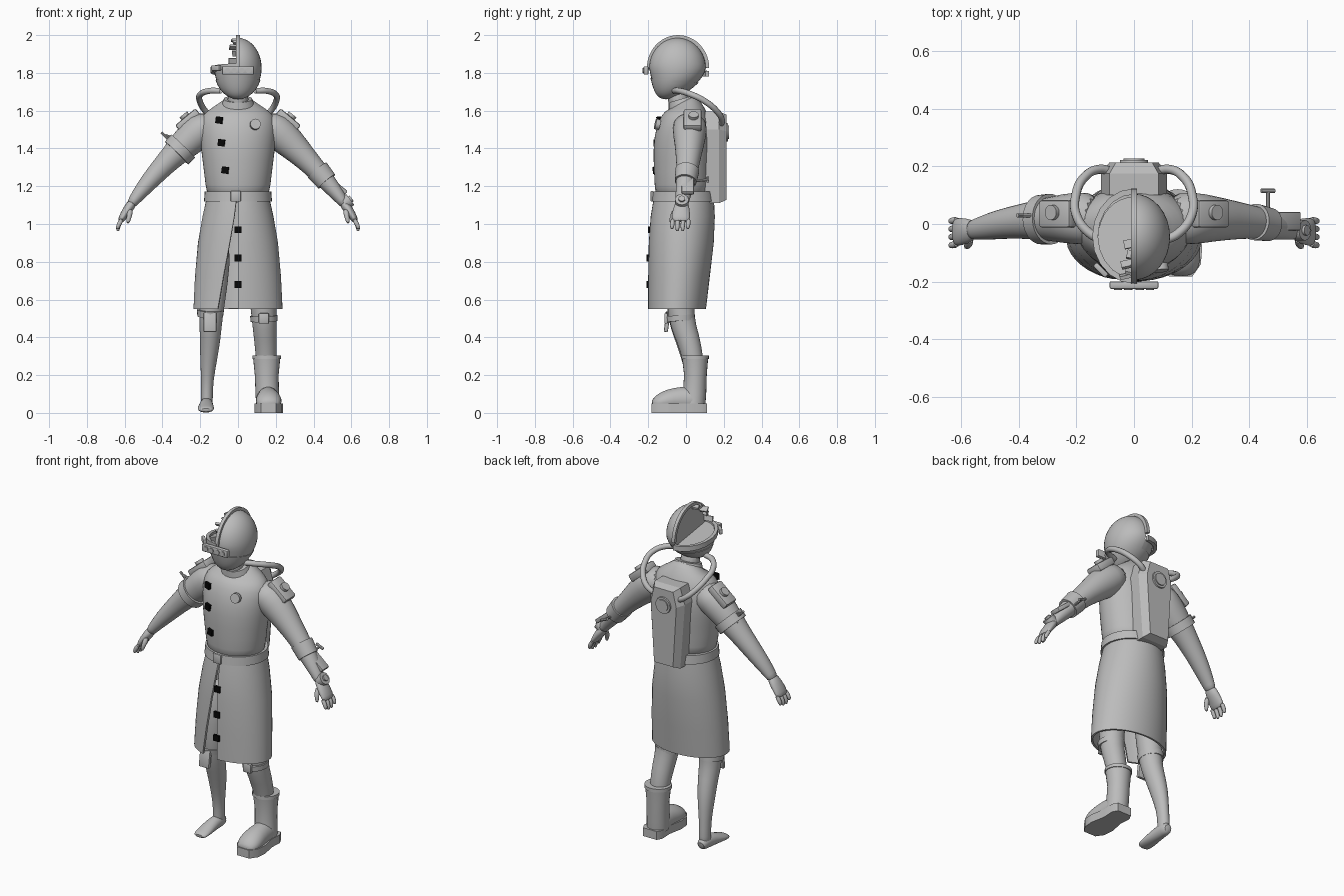
import bpy, bmesh, math
from math import sin, cos, radians, pi
from mathutils import Vector, Matrix

if "Cube" in bpy.data.objects:
    bpy.data.objects.remove(bpy.data.objects["Cube"])


def material(name, value):
    m = bpy.data.materials.new(name)
    m.use_nodes = True
    colour = (value, value, value, 1)
    m.diffuse_color = colour
    m.node_tree.nodes["Principled BSDF"].inputs["Base Color"].default_value = colour
    return m


GREY = material("plain grey", 0.5)
BLACK = material("button black", 0.002)


def finish(name, bm, mat=GREY, subsurf=0, angle=40):
    """Turn a bmesh into a smooth object with sharp creases."""
    bmesh.ops.recalc_face_normals(bm, faces=bm.faces)
    for f in bm.faces:
        f.smooth = True
    for e in bm.edges:
        e.smooth = len(e.link_faces) == 2 and e.calc_face_angle(0) < radians(angle)
    me = bpy.data.meshes.new(name)
    bm.to_mesh(me)
    bm.free()
    me.materials.append(mat)
    ob = bpy.data.objects.new(name, me)
    bpy.context.collection.objects.link(ob)
    if subsurf:
        ob.modifiers.new("smooth", "SUBSURF").levels = subsurf
        ob.modifiers["smooth"].render_levels = subsurf
    return ob


def loft(name, secs, ref=(1, 0, 0), n=16, subsurf=1, mat=GREY):
    """Skin ellipses (x, y, z, ru, rv) along a path; ref gives the u axis."""
    bm = bmesh.new()
    pts = [Vector(s[:3]) for s in secs]
    rings = []
    for i, s in enumerate(secs):
        t = (pts[min(i + 1, len(pts) - 1)] - pts[max(i - 1, 0)]).normalized()
        u = Vector(ref)
        u = (u - t * u.dot(t)).normalized()
        v = t.cross(u)
        rings.append([bm.verts.new(pts[i] + u * s[3] * cos(2 * pi * k / n) + v * s[4] * sin(2 * pi * k / n))
                      for k in range(n)])
    for a, b in zip(rings, rings[1:]):
        for k in range(n):
            bm.faces.new((a[k], a[(k + 1) % n], b[(k + 1) % n], b[k]))
    bm.faces.new(rings[0])
    bm.faces.new(rings[-1])
    return finish(name, bm, subsurf=subsurf, mat=mat, angle=60)


def box(name, loc, size, rot=(0, 0, 0), mat=GREY, bevel=0.006):
    bm = bmesh.new()
    bmesh.ops.create_cube(bm, size=1, matrix=Matrix.Diagonal((*size, 1)))
    if bevel:
        bmesh.ops.bevel(bm, geom=bm.edges[:], offset=bevel, segments=2, affect="EDGES", profile=0.5)
    ob = finish(name, bm, mat)
    ob.location, ob.rotation_euler = loc, [radians(a) for a in rot]
    return ob


def rod(name, a, b, r, r2=None, n=20, mat=GREY):
    """Cylinder or cone between two points."""
    a, b = Vector(a), Vector(b)
    bm = bmesh.new()
    bmesh.ops.create_cone(bm, cap_ends=True, segments=n, radius1=r, radius2=r if r2 is None else r2,
                          depth=(b - a).length)
    ob = finish(name, bm, mat)
    ob.location = (a + b) / 2
    ob.rotation_euler = (b - a).to_track_quat("Z", "Y").to_euler()
    return ob


def arc_band(name, points, width, thick, closed=False):
    """Flat strip through (point, outward, across) frames."""
    bm = bmesh.new()
    rows = []
    for p, out, across in points:
        p, out, across = Vector(p), Vector(out), Vector(across)
        rows.append([bm.verts.new(p + out * i * thick + across * j * width / 2)
                     for i, j in ((0, -1), (1, -1), (1, 1), (0, 1))])
    for a, b in zip(rows, rows[1:]):
        for k in range(4):
            bm.faces.new((a[k], a[(k + 1) % 4], b[(k + 1) % 4], b[k]))
    bm.faces.new(rows[0])
    bm.faces.new(rows[-1])
    return finish(name, bm)


# Head: tapered ellipsoid, upper right quarter cut away
def head_mesh(scale):
    bm = bmesh.new()
    bmesh.ops.create_uvsphere(bm, u_segments=32, v_segments=24, radius=1)
    for v in bm.verts:
        d = max(0, -v.co.z)
        v.co = Vector((v.co.x * 0.125 * scale, v.co.y * (0.15 - 0.03 * d) * scale - 0.045 - 0.06 * d * d,
                       1.825 + v.co.z * 0.16 * scale))
    return bm


def slice_off(bm, co, no):
    bmesh.ops.bisect_plane(bm, geom=bm.verts[:] + bm.edges[:] + bm.faces[:], plane_co=co, plane_no=no, clear_outer=True)
    bmesh.ops.holes_fill(bm, edges=[e for e in bm.edges if e.is_boundary])
    return bm


finish("helmet_dome", slice_off(head_mesh(1), (0, 0, 0), (-1, 0, 0)))
right_half = slice_off(head_mesh(1), (0, 0, 0), (1, 0, 0))
finish("helmet_right_base", slice_off(right_half, (0, 0, 1.81), (0, 0.15, 1)))
finish("face_mask", slice_off(head_mesh(1.03), (0, 0, 1.755), (0, 0.1, 1)))

# Crest, broken rim and jagged edge
crest, rim = [], []
for i in range(25):
    a = pi * i / 24
    crest.append(((0, -0.042 + 0.147 * cos(a), 1.825 + 0.157 * sin(a)), (0, cos(a), sin(a)), (1, 0, 0)))
arc_band("helmet_crest", crest, 0.02, 0.018)
for i in range(11):
    a = pi / 2 + pi * i / 10
    rim.append(((0.125 * cos(a), -0.042 + 0.145 * sin(a), 1.815 - 0.02 * sin(a)), (cos(a), sin(a), 0), (0, 0, 1)))
arc_band("helmet_rim", rim, 0.03, 0.02)
for i, w in enumerate((0.05, 0.03, 0.045, 0.025, 0.035)):
    a = radians(165 - 16 * i)
    box("jagged_edge", (-w / 2, -0.042 + 0.143 * cos(a), 1.825 + 0.15 * sin(a)), (w, 0.012, 0.03),
        (90 - math.degrees(a) + 90, 0, 12 * (-1) ** i), bevel=0)

# Goggles
box("goggle_bar", (0, -0.212, 1.813), (0.17, 0.026, 0.044))
for x in (-0.055, -0.02, 0.02, 0.055):
    rod("goggle_lens", (x, -0.21, 1.813), (x, -0.23, 1.813), 0.014)
box("goggle_strap", (-0.115, -0.16, 1.825), (0.06, 0.02, 0.03), (0, 0, -45))

# Torso with neck, belt and closures
loft("torso", [(0, -.015, 1.12, .165, .15), (0, -.02, 1.2, .172, .146), (0, -.02, 1.34, .19, .155),
               (0, -.015, 1.46, .205, .157), (0, -.005, 1.55, .205, .135), (0, 0, 1.6, .17, .11),
               (0, -.005, 1.635, .1, .08), (0, -.02, 1.66, .07, .065)], n=24)
loft("neck", [(0, -.03, 1.6, .06, .06), (0, -.05, 1.72, .06, .06)])
loft("collar", [(0, -.01, 1.61, .095, .085), (0, -.025, 1.662, .075, .07)], subsurf=0, n=24)
loft("belt", [(0, -.012, 1.12, .18, .168), (0, -.012, 1.172, .176, .162)], subsurf=0, n=40)
box("belt_buckle", (-0.012, -0.18, 1.147), (0.055, 0.016, 0.058))
rod("chest_badge", (0.09, -0.14, 1.525), (0.093, -0.163, 1.53), 0.028)
for x, y, z, r in ((-.1, -.145, 1.55, 8), (-.088, -.16, 1.43, 8), (-.068, -.164, 1.285, 8),
                   (0, -.193, .97, 0), (0, -.2, .82, 0), (0, -.202, .68, 0)):
    box("button", (x, y, z), (0.036, 0.016, 0.036), (0, r, -14 if r else 0), BLACK, 0)

# Long coat skirt, open at the front
bm = bmesh.new()
rows = []
for z, rx, cy, ry, gap in ((1.13, .168, -.012, .16, 3), (1.04, .188, -.017, .17, 6), (.9, .212, -.025, .172, 12),
                           (.72, .228, -.037, .163, 20), (.55, .236, -.047, .153, 27)):
    rows.append([bm.verts.new((rx * cos(a), cy + ry * sin(a), z))
                 for a in (radians(-90 + (360 - gap) * k / 40) for k in range(41))])
for a, b in zip(rows, rows[1:]):
    for k in range(40):
        bm.faces.new((a[k], b[k], b[k + 1], a[k + 1]))
skirt = finish("coat_skirt", bm)
solid = skirt.modifiers.new("cloth", "SOLIDIFY")
solid.thickness, solid.offset = 0.012, -1

# Arms, hands, shoulder pads and air hoses
for s, side in ((1, "left"), (-1, "right")):
    loft(side + "_arm", [(s * .12, .02, 1.54, .09, .07), (s * .2, .02, 1.5, .095, .1), (s * .28, .018, 1.425, .08, .083),
                         (s * .36, .012, 1.345, .066, .064), (s * .43, .005, 1.27, .056, .055),
                         (s * .5, -.008, 1.19, .048, .044), (s * .555, -.02, 1.12, .036, .03),
                         (s * .565, -.02, 1.1, .034, .026)], ref=(0, 1, 0))
    loft(side + "_palm", [(s * .55, -.02, 1.125, .032, .027), (s * .585, -.025, 1.075, .047, .026),
                          (s * .615, -.028, 1.03, .05, .02), (s * .623, -.028, 1.01, .045, .014)], ref=(0, 1, 0))
    for i in range(4):
        y = -0.07 + 0.028 * i
        tip = 0.965 + 0.012 * abs(i - 1.5)
        loft(side + "_finger", [(s * .612, y, 1.03, .014, .014), (s * .632, y - .003, .995, .013, .013),
                                (s * .637, y - .004, tip, .011, .011), (s * .634, y - .004, tip - .01, .006, .006)],
             ref=(0, 1, 0), n=8)
    loft(side + "_thumb", [(s * .57, -.05, 1.08, .018, .018), (s * .575, -.075, 1.04, .015, .015),
                           (s * .585, -.08, 1.0, .009, .009)], ref=(0, 1, 0), n=8)
    box(side + "_shoulder_pad", (s * .265, .035, 1.55), (.14, .095, .045), (0, s * 40, 0), bevel=.01)
    rod(side + "_shoulder_stud", (s * .27, .04, 1.556), (s * .29, .04, 1.58), .026)
    # Air hose from mask to backpack
    cu = bpy.data.curves.new(side + "_air_hose", "CURVE")
    cu.dimensions, cu.bevel_depth, cu.bevel_resolution = "3D", 0.016, 3
    path = ((.09, -.06, 1.705), (.15, -.035, 1.705), (.2, .03, 1.685), (.202, .1, 1.65),
            (.17, .165, 1.595), (.12, .19, 1.55), (.07, .18, 1.52))
    sp = cu.splines.new("BEZIER")
    sp.bezier_points.add(len(path) - 1)
    for bp, (x, y, z) in zip(sp.bezier_points, path):
        bp.co = (s * x, y, z)
        bp.handle_left_type = bp.handle_right_type = "AUTO"
    cu.materials.append(GREY)
    bpy.context.collection.objects.link(bpy.data.objects.new(side + "_air_hose", cu))

# Right sleeve cuff with small lever; left forearm gadget, lever and wrist dial
rod("right_sleeve_cuff", (-.29, .017, 1.412), (-.325, .015, 1.376), .088, .086, 28)
rod("right_lever", (-.3, .03, 1.44), (-.385, .03, 1.47), .007, n=8)
rod("right_lever_handle", (-.37, .03, 1.45), (-.405, .03, 1.485), .007, n=8)
box("right_lever_base", (-.345, .03, 1.43), (.07, .04, .03), (0, -45, 0))
rod("left_forearm_cuff", (.42, .007, 1.285), (.47, -.002, 1.225), .064, .058, 24)
box("forearm_gadget", (.5, .01, 1.225), (.19, .065, .025), (0, 40, 0))
rod("forearm_lever", (.465, .02, 1.225), (.465, .118, 1.235), .007, n=8)
rod("forearm_lever_handle", (.442, .115, 1.245), (.488, .115, 1.225), .008, n=8)
rod("wrist_dial", (.565, -.022, 1.108), (.594, -.022, 1.13), .036, n=12)
rod("wrist_dial_hub", (.59, -.022, 1.127), (.602, -.022, 1.136), .018, n=12)

# Backpack: tapered slab with chamfered back face
bm = bmesh.new()
outline = ((.085, 1.595), (.115, 1.5), (.085, 1.11))
full = list(outline) + [(-x, z) for x, z in reversed(outline)]
layers = [[bm.verts.new((x * k, y, 1.36 + (z - 1.36) * kz)) for x, z in full]
          for y, k, kz in ((.1, 1, 1), (.175, 1, 1), (.214, .74, .93))]
for a, b in zip(layers, layers[1:]):
    for k in range(6):
        bm.faces.new((a[k], a[(k + 1) % 6], b[(k + 1) % 6], b[k]))
bm.faces.new(layers[0])
bm.faces.new(layers[-1])
finish("backpack", bm, angle=15)
rod("backpack_dial", (0, .2, 1.485), (0, .222, 1.485), .052, .048, 28)
rod("backpack_dial_cap", (0, .21, 1.485), (0, .228, 1.485), .036, n=28)

# Legs and knee straps
loft("right_leg", [(-.11, -.02, .95, .085, .09), (-.13, -.03, .68, .078, .08), (-.145, -.035, .5, .063, .066),
                   (-.146, .0, .4, .056, .06), (-.155, .03, .29, .047, .055), (-.163, .05, .17, .032, .038),
                   (-.165, .055, .08, .032, .038), (-.165, .055, .02, .032, .038)])
loft("right_foot", [(-.165, .1, .03, .025, .025), (-.165, .07, .045, .034, .042), (-.168, 0, .04, .037, .038),
                    (-.17, -.07, .026, .045, .025), (-.17, -.115, .018, .042, .017), (-.17, -.13, .014, .03, .01)])
loft("left_leg", [(.11, -.02, .95, .085, .09), (.13, -.03, .68, .078, .08), (.137, -.03, .5, .066, .07),
                  (.145, .01, .4, .062, .064), (.15, .04, .28, .055, .055), (.15, .045, .2, .05, .05)])
loft("right_knee_strap", [(-.146, -.035, .545, .072, .074), (-.147, -.03, .51, .068, .072)], subsurf=0, n=24)
box("right_knee_plate", (-.148, -.1, .48), (.068, .022, .105), (-8, 0, 0))
loft("left_knee_strap", [(.137, -.03, .515, .073, .077), (.138, -.028, .485, .071, .075)], subsurf=0, n=24)
box("left_knee_buckle", (.137, -.105, .5), (.055, .02, .055))

# Boot
loft("boot_shaft", [(.152, .048, .3, .073, .07), (.152, .05, .2, .063, .06), (.155, .045, .1, .062, .062),
                    (.158, .04, .04, .062, .062)], subsurf=0, n=24)
loft("boot_cuff", [(.152, .048, .305, .076, .073), (.152, .048, .285, .076, .073)], subsurf=0, n=24)
loft("boot_foot", [(.158, .09, .05, .05, .05), (.158, .05, .07, .062, .075), (.16, -.03, .07, .062, .07),
                   (.163, -.1, .065, .072, .06), (.163, -.15, .05, .066, .045), (.163, -.18, .04, .04, .02)])
bm = bmesh.new()
half = ((.045, .112), (.062, .08), (.058, .01), (.075, -.08), (.07, -.14), (.04, -.183))
ring = [(x, y) for x, y in half] + [(-x, y) for x, y in reversed(half)]
bottom = bm.faces.new([bm.verts.new((.162 + x, y, 0)) for x, y in ring])
grown = bmesh.ops.extrude_face_region(bm, geom=[bottom])
for v in grown["geom"]:
    if isinstance(v, bmesh.types.BMVert):
        v.co.z = 0.05
finish("boot_sole", bm)
